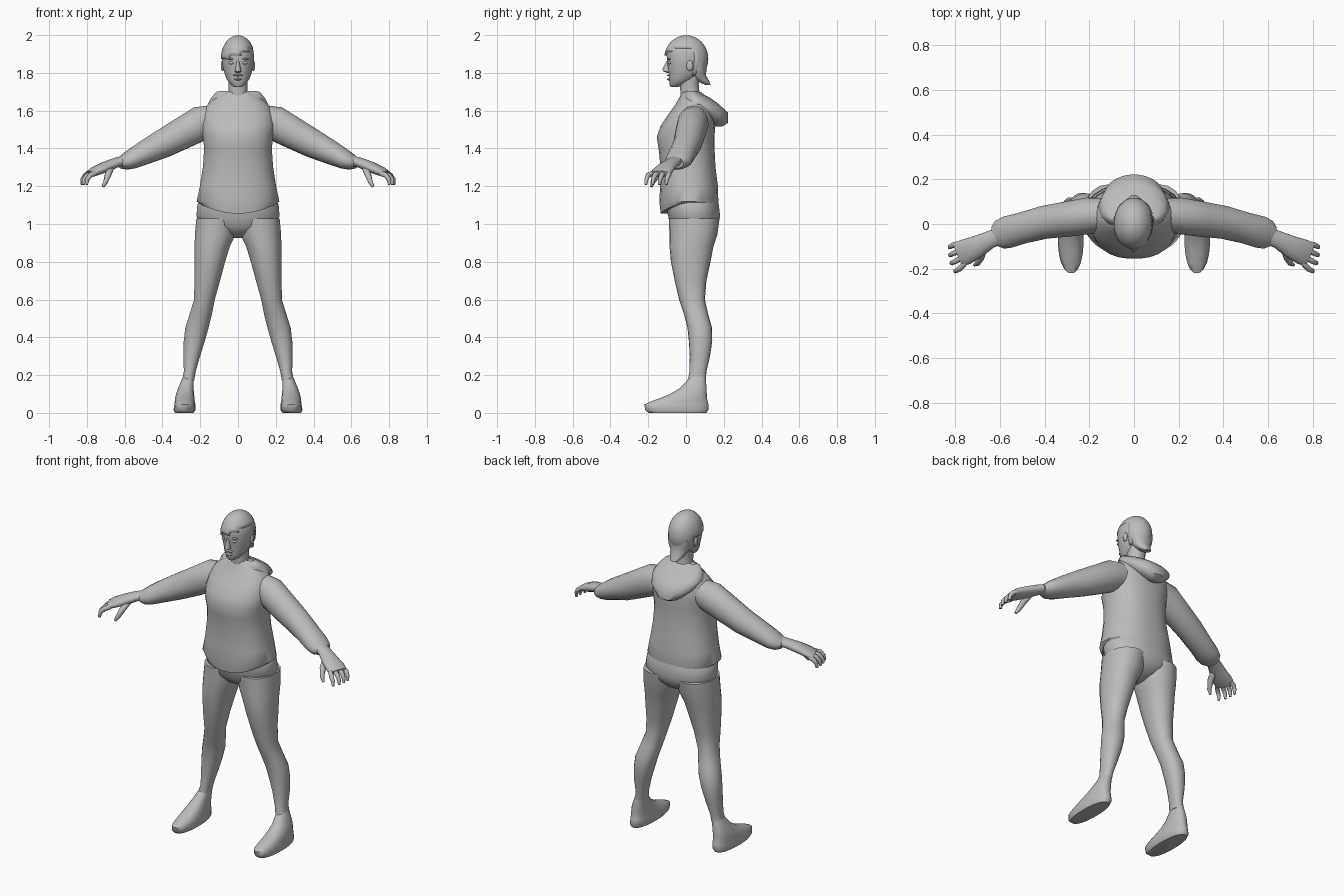
import bpy, bmesh, math
from mathutils import Vector

grey = bpy.data.materials.new("matte_grey")
grey.diffuse_color = (0.5, 0.5, 0.5, 1)


def finish(name, bm, mirror=False):
    bmesh.ops.recalc_face_normals(bm, faces=bm.faces)
    me = bpy.data.meshes.new(name)
    bm.to_mesh(me)
    bm.free()
    me.materials.append(grey)
    ob = bpy.data.objects.new(name, me)
    bpy.context.collection.objects.link(ob)
    if mirror:
        ob.modifiers.new("Mirror", 'MIRROR')
    return ob


def skin(name, rings, mirror=False):
    """Bridge equal rings of points and cap both ends."""
    bm = bmesh.new()
    rows = [[bm.verts.new(p) for p in ring] for ring in rings]
    n = len(rows[0])
    for a, b in zip(rows, rows[1:]):
        for i in range(n):
            j = (i + 1) % n
            bm.faces.new((a[i], a[j], b[j], b[i]))
    bm.faces.new(rows[0])
    bm.faces.new(rows[-1])
    return finish(name, bm, mirror)


def oval(sides, power):
    for i in range(sides):
        a = 2 * math.pi * (i + 0.5) / sides
        c, s = math.cos(a), math.sin(a)
        yield (math.copysign(abs(c) ** (2 / power), c),
               math.copysign(abs(s) ** (2 / power), s))


def stack(name, levels, sides=20, power=2.2, mirror=False, lift=0):
    """Loft level ovals given as z, x0, x1, y0, y1; lift raises the sides of the first."""
    rings = []
    for k, (z, x0, x1, y0, y1) in enumerate(levels):
        rings.append([((x0 + x1) / 2 + c * (x1 - x0) / 2, (y0 + y1) / 2 + s * (y1 - y0) / 2,
                       z + (lift * c * c if k == 0 else 0)) for c, s in oval(sides, power)])
    return skin(name, rings, mirror)


def limb(name, path, sides=14, mirror=True):
    """Loft a tube through x, y, z, half width, half height."""
    pts = [Vector(p[:3]) for p in path]
    rings = []
    for i, p in enumerate(path):
        t = (pts[min(i + 1, len(pts) - 1)] - pts[max(i - 1, 0)]).normalized()
        u = t.cross(Vector((0, 0, 1))).normalized()
        v = u.cross(t)
        rings.append([pts[i] + u * c * p[3] + v * s * p[4] for c, s in oval(sides, 2)])
    return skin(name, rings, mirror)


def blob(name, loc, size, mirror=False):
    bm = bmesh.new()
    bmesh.ops.create_uvsphere(bm, u_segments=14, v_segments=8, radius=1)
    for v in bm.verts:
        v.co = Vector(loc) + Vector(a * b for a, b in zip(v.co, size))
    return finish(name, bm, mirror)


def sym(rows):
    return [(z, -r, r, y0, y1) for z, r, y0, y1 in rows]


# Jacket body, with the hem dipping at the middle
stack("jacket", sym([
    (1.055, .20, -.135, .165), (1.12, .22, -.142, .172), (1.20, .203, -.138, .17),
    (1.30, .187, -.136, .157), (1.40, .18, -.146, .152), (1.46, .187, -.156, .152),
    (1.52, .195, -.135, .155), (1.58, .19, -.095, .15), (1.63, .165, -.058, .135),
    (1.67, .12, -.035, .11), (1.70, .07, -.02, .08)]), 28, 2.3, lift=.05)

# Hood lying on the back
stack("hood", sym([
    (1.515, .025, .15, .19), (1.535, .07, .12, .222), (1.59, .135, .03, .222),
    (1.635, .16, -.03, .175), (1.67, .142, -.03, .125), (1.70, .115, -.005, .065),
    (1.705, .09, .0, .05), (1.67, .06, -.01, .05)]), 24, 2)

# Hips and legs
stack("hips", sym([
    (.925, .03, .0, .07), (.95, .10, -.05, .13), (.99, .19, -.085, .168),
    (1.04, .222, -.095, .182), (1.10, .217, -.11, .175), (1.16, .19, -.11, .16)]), 24)
stack("leg", [
    (.17, .232, .297, .01, .105), (.22, .223, .287, .018, .108), (.30, .20, .290, .02, .127),
    (.38, .175, .288, .015, .139), (.45, .155, .280, .008, .138), (.52, .138, .258, -.01, .118),
    (.60, .122, .233, -.037, .10), (.70, .094, .232, -.06, .108), (.80, .067, .231, -.08, .13),
    (.88, .042, .231, -.087, .145), (.94, .014, .23, -.088, .165), (1.03, .005, .222, -.09, .178)],
    18, mirror=True)

# Shoes
stack("shoe", [
    (0, .235, .335, -.20, .11), (.015, .225, .342, -.218, .12), (.045, .225, .337, -.222, .12),
    (.06, .228, .335, -.19, .116), (.08, .23, .333, -.135, .112), (.10, .232, .328, -.085, .111),
    (.13, .235, .318, -.035, .11), (.16, .234, .305, -.005, .107), (.19, .235, .293, .02, .104)],
    20, 2.3, True)

# Sleeves
limb("sleeve", [
    (.10, .045, 1.56, .07, .075), (.20, .037, 1.532, .083, .092), (.30, .022, 1.477, .08, .084),
    (.40, .008, 1.424, .075, .076), (.50, -.018, 1.375, .071, .063), (.565, -.036, 1.342, .073, .052),
    (.60, -.048, 1.328, .066, .042), (.625, -.056, 1.323, .045, .03)], 18)

# Palms, curled fingers and thumbs
limb("palm", [
    (.58, -.045, 1.34, .04, .028), (.645, -.07, 1.325, .04, .027), (.70, -.10, 1.303, .05, .029),
    (.755, -.125, 1.28, .059, .025), (.785, -.138, 1.265, .056, .018)], 14)
for i, size in enumerate((.85, 1.0, .95, .8)):
    t = -.045 + .03 * i
    x, y, spread = .77 + .3 * t, -.132 + .95 * t, t * .25
    limb("finger_%d" % (i + 1), [
        (x, y, 1.268, .013, .015), (x + .03 * size, y - .015 + spread, 1.258, .013, .014),
        (x + .05 * size, y - .024 + spread, 1.235, .011, .012),
        (x + .053 * size, y - .027 + spread, 1.208, .007, .008)], 8)
limb("thumb", [
    (.675, -.11, 1.295, .018, .018), (.687, -.15, 1.263, .018, .018),
    (.70, -.175, 1.225, .013, .014), (.715, -.183, 1.198, .007, .008)], 8)

# Neck and head
stack("neck", sym([(1.64, .065, -.03, .09), (1.70, .05, -.03, .072),
                   (1.74, .05, -.035, .068), (1.80, .055, -.03, .08)]), 16)
stack("head", sym([
    (1.725, .018, -.08, -.045), (1.735, .036, -.087, -.01), (1.765, .06, -.09, .05),
    (1.80, .073, -.092, .088), (1.84, .083, -.098, .105), (1.89, .086, -.103, .111),
    (1.93, .08, -.102, .105), (1.965, .057, -.075, .08), (1.985, .025, -.03, .04)]), 24, 2.1)

# Face
stack("nose", sym([(1.80, .010, -.10, -.085), (1.808, .019, -.122, -.08),
                   (1.818, .015, -.125, -.08), (1.862, .007, -.104, -.08)]), 10, 2)
blob("eye", (.034, -.087, 1.853), (.017, .010, .008), True)
blob("brow", (.036, -.088, 1.874), (.022, .010, .005), True)
blob("upper_lip", (0, -.09, 1.787), (.028, .012, .005))
blob("lower_lip", (0, -.088, 1.766), (.022, .014, .006))
blob("ear", (.082, .02, 1.838), (.009, .018, .028), True)

# Hair cap with a fringe swept to one side
bm = bmesh.new()
bmesh.ops.create_uvsphere(bm, u_segments=32, v_segments=20, radius=1)
for v in bm.verts:
    v.co = Vector((v.co.x * .091, v.co.y * .117 + .001, v.co.z * .125 + 1.874))
bare = []
for f in bm.faces:
    c = f.calc_center_median()
    edge = 1.79 if c.y > .035 else 1.90 + .35 * c.x
    if c.z < edge:
        bare.append(f)
bmesh.ops.delete(bm, geom=bare, context='FACES')
hair = finish("hair", bm)
thick = hair.modifiers.new("Thickness", 'SOLIDIFY')
thick.thickness, thick.offset = .012, -1
# Hair at the nape, flicking outward
stack("nape_hair", sym([
    (1.735, .022, .105, .13), (1.755, .04, .06, .125), (1.785, .055, .02, .107),
    (1.82, .07, .02, .109), (1.86, .075, .02, .108)]), 16, 2)

# Smooth shading with crisp creases
for ob in bpy.data.objects:
    ob.select_set(True)
    bpy.context.view_layer.objects.active = ob
bpy.ops.object.shade_smooth_by_angle(angle=math.radians(50))
